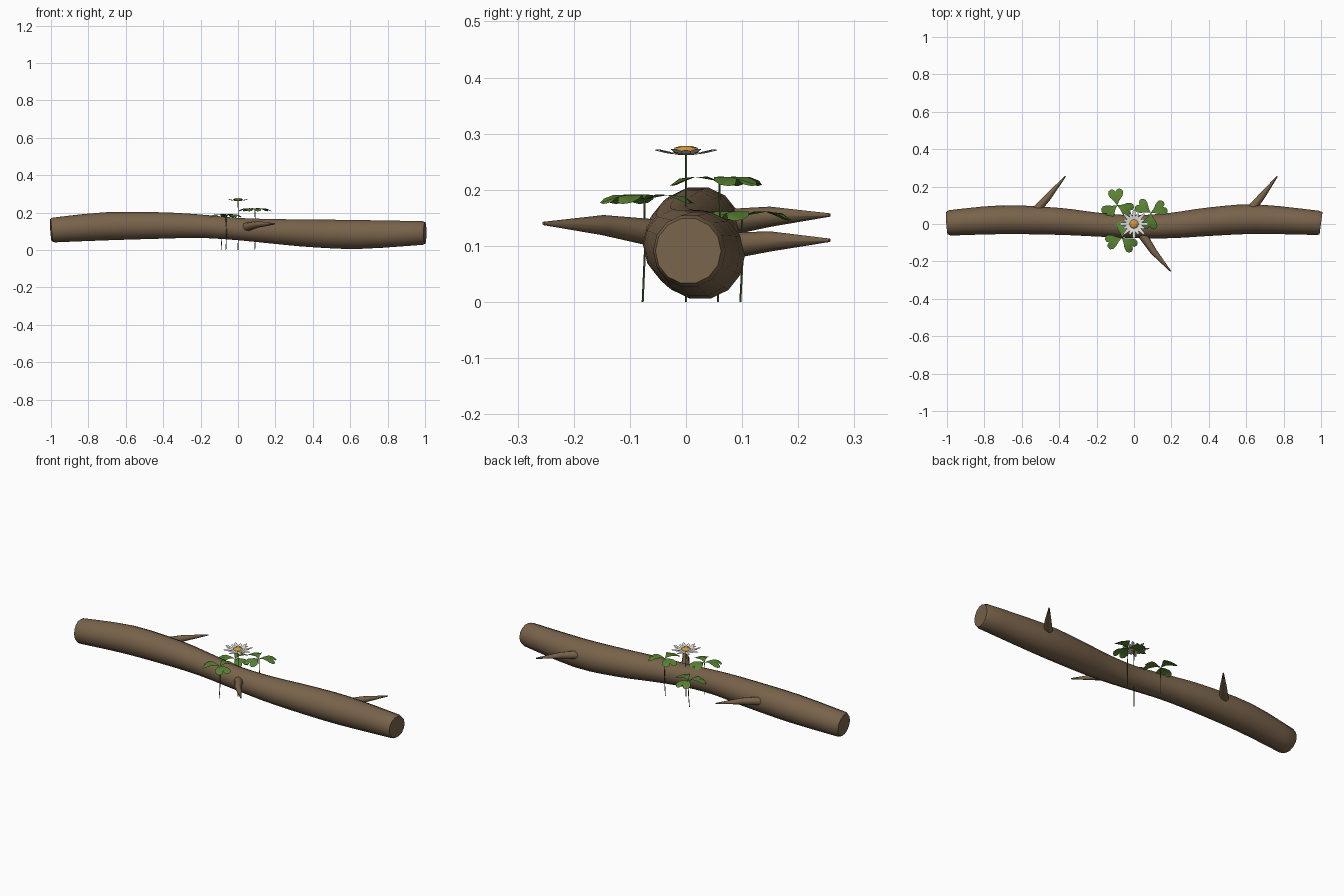
import bpy, bmesh, math
from mathutils import Vector, Matrix

if "Cube" in bpy.data.objects:
    bpy.data.objects.remove(bpy.data.objects["Cube"])


def material(name, rgb):
    m = bpy.data.materials.new(name)
    m.diffuse_color = (*rgb, 1)
    m.use_nodes = True
    m.node_tree.nodes["Principled BSDF"].inputs["Base Color"].default_value = m.diffuse_color
    return m


BARK = material("bark brown", (0.19, 0.125, 0.07))
LEAF = material("leaf green", (0.105, 0.235, 0.035))
STEM = material("stem green", (0.07, 0.13, 0.03))
PETAL = material("petal white", (0.75, 0.75, 0.73))
POLLEN = material("pollen orange", (0.65, 0.32, 0.05))


def finish(bm, name, mat, angle=50):
    bmesh.ops.recalc_face_normals(bm, faces=bm.faces)
    me = bpy.data.meshes.new(name)
    bm.to_mesh(me)
    bm.free()
    ob = bpy.data.objects.new(name, me)
    bpy.context.collection.objects.link(ob)
    me.materials.append(mat)
    bpy.ops.object.select_all(action='DESELECT')
    ob.select_set(True)
    bpy.context.view_layer.objects.active = ob
    bpy.ops.object.shade_smooth_by_angle(angle=math.radians(angle))
    return ob


def tube(name, points, radii, mat, sides=12, angle=50):
    """Closed tube swept along points with a radius at each point."""
    pts = [Vector(p) for p in points]
    bm = bmesh.new()
    rings = []
    for i, (p, r) in enumerate(zip(pts, radii)):
        t = (pts[min(i + 1, len(pts) - 1)] - pts[max(i - 1, 0)]).normalized()
        ref = Vector((0, 0, 1)) if abs(t.z) < 0.9 else Vector((1, 0, 0))
        u = ref.cross(t).normalized()
        v = t.cross(u)
        rings.append([bm.verts.new(p + r * (math.cos(a) * u + math.sin(a) * v))
                      for a in (math.tau * k / sides for k in range(sides))])
    for a, b in zip(rings, rings[1:]):
        for k in range(sides):
            j = (k + 1) % sides
            bm.faces.new((a[k], a[j], b[j], b[k]))
    bm.faces.new(rings[0])
    bm.faces.new(rings[-1])
    return finish(bm, name, mat, angle)


def spline(vals, i, t):
    """Catmull-Rom value between vals[i] and vals[i + 1]."""
    a, b = vals[max(i - 1, 0)], vals[i]
    c, d = vals[i + 1], vals[min(i + 2, len(vals) - 1)]
    return 0.5 * (2 * b + (c - a) * t + (2 * a - 5 * b + 4 * c - d) * t * t
                  + (3 * b - a - 3 * c + d) * t ** 3)


# Wavy log: x, y, z, radius, with slightly rounded ends
stations = [(-.985, .006, .107, .068), (-.7, .023, .127, .077), (-.4, .014, .131, .072),
            (-.2, -.003, .127, .064), (0, -.014, .112, .061), (.2, -.008, .099, .068),
            (.4, .012, .089, .076), (.65, .026, .083, .079), (.985, .006, .091, .065)]
cols = list(zip(*stations))
path = [[spline(c, i, t / 3) for c in cols] for i in range(len(stations) - 1) for t in range(3)]
path.append(stations[-1])
path = [(-1, .005, .106, .060)] + path + [(1, .004, .091, .059)]
tube("log", [p[:3] for p in path], [p[3] for p in path], BARK, 14)

# Three pointed twigs: base inside the log, knee, tip
twigs = [((-.535, .06, .14), (-.455, .15, .152), (-.366, .256, .155)),
         ((.61, .06, .098), (.685, .15, .108), (.767, .256, .110)),
         ((.04, -.05, .122), (.105, -.148, .137), (.197, -.254, .140))]
for i, (a, b, c) in enumerate(twigs):
    tube(f"twig_{i + 1}", [a, b, c], [.025, .018, .003], BARK, 8)


# Clovers: three heart leaflets on a thin stem
def clover(n, x, y, z, turn):
    bm = bmesh.new()
    half = [(.022, .013), (.046, .033), (.064, .041), (.080, .036), (.088, .022), (.084, .008)]
    for k in range(3):
        rot = (Matrix.Translation((x, y, z))
               @ Matrix.Rotation(math.radians(turn + 120 * k), 4, 'Z'))
        ridge = [bm.verts.new(rot @ Vector(p)) for p in
                 ((0, 0, 0), (.045, 0, .008), (.072, 0, .005))]
        for s in (1, -1):
            rim = [bm.verts.new(rot @ Vector((u, s * w, .012 * math.sin(u * 42) - .1 * w)))
                   for u, w in half]
            bm.faces.new((ridge[0], ridge[1], rim[1], rim[0]))
            bm.faces.new((ridge[1], rim[2], rim[1]))
            bm.faces.new((ridge[1], ridge[2], rim[3], rim[2]))
            bm.faces.new((ridge[2], rim[4], rim[3]))
            bm.faces.new((ridge[2], rim[5], rim[4]))
    finish(bm, f"clover_leaves_{n}", LEAF, 40)
    tube(f"clover_stem_{n}", [(x, y - .003, 0), (x + .004, y + .001, z * .5), (x, y, z)],
         [.002] * 3, STEM, 5)


clover(1, -.09, .100, .153, 97)
clover(2, .09, .060, .215, 25)
clover(3, -.065, -.074, .183, 80)

# Daisy: stem, two rings of narrow petals and a domed centre
tube("daisy_stem", [(0, 0, 0), (.002, 0, .13), (0, 0, .265)], [.002] * 3, STEM, 5)
bm = bmesh.new()
for layer, (length, lift) in enumerate(((.079, .262), (.062, .264))):
    for k in range(8):
        rot = Matrix.Rotation(math.tau * (k + layer / 2) / 8, 4, 'Z')
        outline = [(.010, -.004, 0), (.5 * length, -.0085, .003), (.88 * length, -.007, .008),
                   (length, 0, .009), (.88 * length, .007, .008), (.5 * length, .0085, .003),
                   (.010, .004, 0)]
        v = [bm.verts.new(rot @ Vector((a, b, c + lift))) for a, b, c in outline]
        bm.faces.new((v[0], v[1], v[5], v[6]))
        bm.faces.new((v[1], v[2], v[4], v[5]))
        bm.faces.new((v[2], v[3], v[4]))
finish(bm, "daisy_petals", PETAL)
tube("daisy_centre", [(0, 0, .262), (0, 0, .269), (0, 0, .275), (0, 0, .278)],
     [.014, .024, .020, .010], POLLEN, 12)
